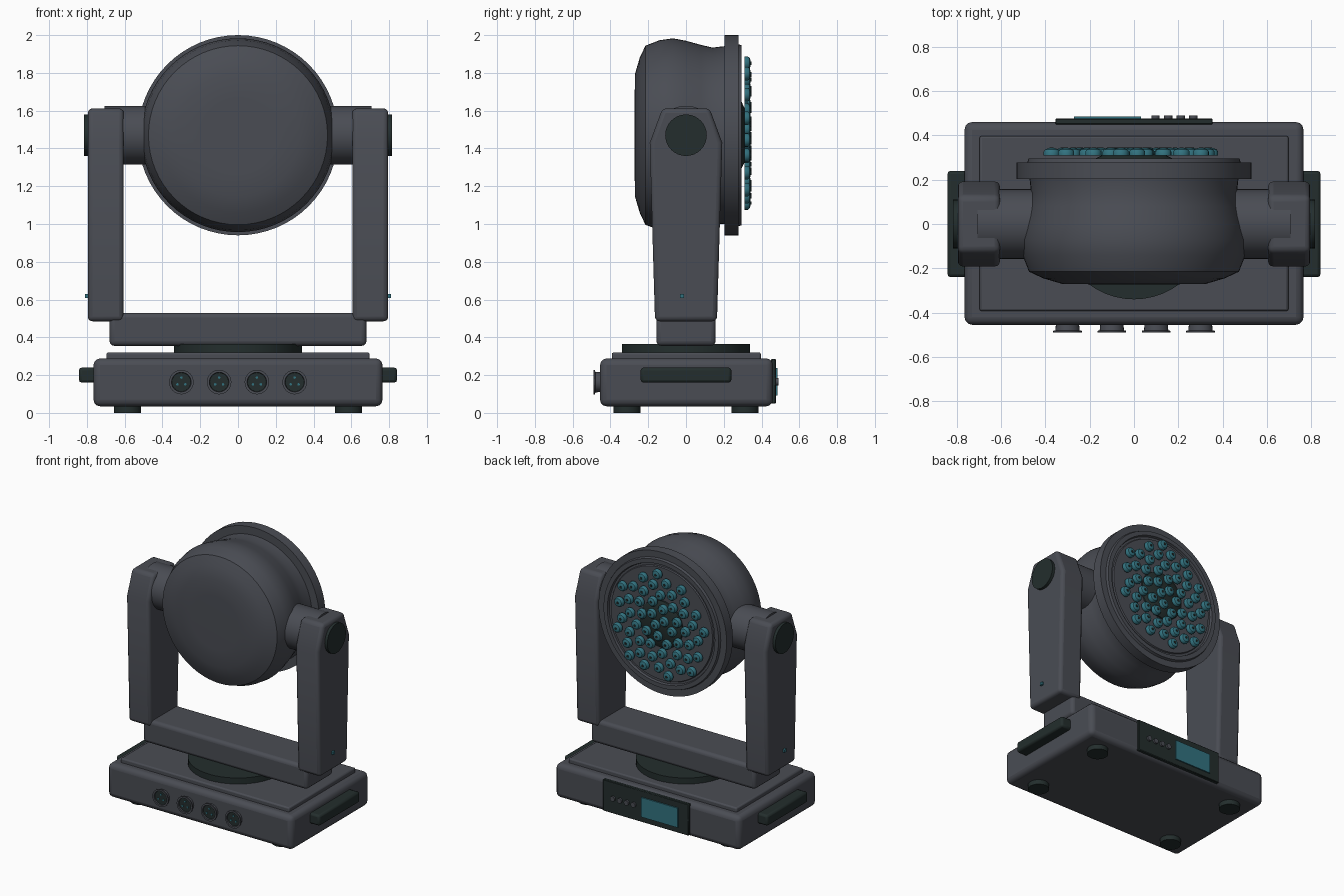
import bpy, bmesh, math
from mathutils import Matrix, Vector

if "Cube" in bpy.data.objects:
    bpy.data.objects.remove(bpy.data.objects["Cube"])


def material(name, rgb):
    m = bpy.data.materials.new(name)
    m.diffuse_color = (*rgb, 1)
    m.use_nodes = True
    m.node_tree.nodes["Principled BSDF"].inputs["Base Color"].default_value = m.diffuse_color
    return m


GREY = material("slate_grey", (0.068, 0.073, 0.088))
DARK = material("dark_rubber", (0.017, 0.027, 0.026))
TEAL = material("teal_glass", (0.032, 0.17, 0.215))
PIVOT = 1.47  # height of the tilt axis


def finish(name, bm, mat, bevel=0, segs=3):
    bmesh.ops.recalc_face_normals(bm, faces=bm.faces)
    me = bpy.data.meshes.new(name)
    bm.to_mesh(me)
    bm.free()
    ob = bpy.data.objects.new(name, me)
    bpy.context.collection.objects.link(ob)
    me.materials.append(mat)
    if bevel:
        mod = ob.modifiers.new("bevel", 'BEVEL')
        mod.width, mod.segments, mod.limit_method = bevel, segs, 'ANGLE'
    bpy.ops.object.select_all(action='DESELECT')
    bpy.context.view_layer.objects.active = ob
    ob.select_set(True)
    bpy.ops.object.shade_smooth_by_angle(angle=math.radians(35))
    return ob


def add_box(bm, x, y, z):
    """Box between (min, max) pairs."""
    lo, hi = Vector((x[0], y[0], z[0])), Vector((x[1], y[1], z[1]))
    mat = Matrix.Translation((lo + hi) / 2) @ Matrix.Diagonal((*(hi - lo), 1))
    bmesh.ops.create_cube(bm, size=1, matrix=mat)


def box(name, x, y, z, mat, bevel=0, segs=3):
    bm = bmesh.new()
    add_box(bm, x, y, z)
    return finish(name, bm, mat, bevel, segs)


def add_lathe(bm, profile, axis, center, segs=48):
    """Revolve (radius, distance) points around an axis through center."""
    rot = Vector((0, 0, 1)).rotation_difference(Vector(axis)).to_matrix()
    c = Vector(center)
    rings = []
    for r, h in profile:
        n = 1 if r == 0 else segs
        rings.append([bm.verts.new(c + rot @ Vector((
            r * math.cos(math.tau * i / segs), r * math.sin(math.tau * i / segs), h)))
            for i in range(n)])
    for a, b in zip(rings, rings[1:]):
        for i in range(segs):
            j = (i + 1) % segs
            quad = [a[i % len(a)], a[j % len(a)], b[j % len(b)], b[i % len(b)]]
            quad = list(dict.fromkeys(quad))
            if len(quad) > 2:
                bm.faces.new(quad)


def lathe(name, profile, axis, center, mat, segs=48):
    bm = bmesh.new()
    add_lathe(bm, profile, axis, center, segs)
    return finish(name, bm, mat)


def drum(r, a, b):
    return [(0, a), (r, a), (r, b), (0, b)]


X, Y, Z = (1, 0, 0), (0, 1, 0), (0, 0, 1)

# Base housing, lid, turntable and feet
box("base_housing", (-.765, .765), (-.455, .46), (.035, .288), GREY, .035)
box("base_lid", (-.697, .697), (-.393, .397), (.27, .32), GREY, .01, 2)
lathe("turntable", drum(.34, .31, .365), Z, (0, 0, 0), DARK)
bm = bmesh.new()
for sx in (-1, 1):
    for sy in (-1, 1):
        add_lathe(bm, drum(.072, 0, .045), Z, (sx * .585, sy * .313, 0), 24)
finish("feet", bm, DARK)

# Carrying handles on both ends of the base
for s, side in ((-1, "left"), (1, "right")):
    box(side + "_handle", sorted((s * .75, s * .842)), (-.24, .24), (.16, .24), DARK, .015, 2)

# Row of round sockets with pins
shells, inserts, pins = bmesh.new(), bmesh.new(), bmesh.new()
for x in (-.3, -.1, .1, .3):
    c = (x, -.45, .163)
    add_lathe(shells, [(0, 0), (.052, 0), (.055, .03), (.065, .032), (.065, .04),
                       (.052, .04), (.05, .022), (0, .022)], (0, -1, 0), c, 24)
    add_lathe(inserts, drum(.05, .02, .031), (0, -1, 0), c, 24)
    for k in range(3):
        a = math.radians(90 + 120 * k)
        p = (x + .024 * math.cos(a), -.45, .163 + .024 * math.sin(a))
        add_lathe(pins, drum(.007, .02, .035), (0, -1, 0), p, 8)
finish("socket_shells", shells, GREY)
finish("socket_inserts", inserts, DARK)
finish("socket_pins", pins, TEAL)

# Control panel with screen and buttons
box("control_panel", (-.355, .355), (.45, .476), (.05, .285), DARK, .004, 1)
box("screen", (-.27, .032), (.47, .485), (.092, .238), TEAL)
bm = bmesh.new()
for i in range(4):
    add_lathe(bm, drum(.019, .47, .49), Y, (.097 + .057 * i, 0, .165), 12)
finish("buttons", bm, GREY)

# Yoke crossbar
box("yoke_crossbar", (-.68, .68), (-.157, .157), (.355, .53), GREY, .025)

# Yoke arms with tapered outline, axle, cap and indicator
outline = [(-.164, .485), (.164, .485), (.192, 1.43), (.125, 1.612),
           (-.125, 1.612), (-.192, 1.43)]
for s, side in ((-1, "left"), (1, "right")):
    bm = bmesh.new()
    f = bm.faces.new([bm.verts.new((s * .605, y, z)) for y, z in outline])
    ext = bmesh.ops.extrude_face_region(bm, geom=[f])
    bmesh.ops.translate(bm, vec=(s * .19, 0, 0),
                        verts=[v for v in ext["geom"] if isinstance(v, bmesh.types.BMVert)])
    # the extruded start face stays as the inner cap
    finish(side + "_yoke_arm", bm, GREY, .024)
    lathe(side + "_axle", drum(.156, .4, .706), (s, 0, 0), (0, 0, PIVOT), GREY)
    lathe(side + "_pivot_cap", drum(.11, .78, .816), (s, 0, 0), (0, 0, PIVOT), DARK, 32)
    box(side + "_indicator", sorted((s * .785, s * .81)), (-.032, -.01), (.608, .63), TEAL)

# Lamp head shell and bezel, revolved about the beam axis
shell = [(0, -.272), (.2, -.272), (.325, -.27), (.41, -.245), (.474, -.215),
         (.503, -.14), (.513, -.07), (.5, .0), (.478, .08), (.464, .14), (.472, .21)]
lathe("head_shell", shell, Y, (0, 0, PIVOT), GREY, 64)
bezel = [(.45, .203), (.53, .203), (.53, .277), (.482, .277), (.476, .295),
         (.445, .295), (.44, .278), (.425, .278), (.42, .287), (0, .287)]
lathe("head_bezel", bezel, Y, (0, 0, PIVOT), GREY, 64)
lathe("lens_mount", [(.18, .28), (.175, .295), (.13, .317), (0, .317)],
      Y, (0, 0, PIVOT), DARK, 32)

# Spiral field of small lenses, each with a dark centre
lenses, centres = bmesh.new(), bmesh.new()
COUNT = 55
for i in range(COUNT):
    r = .385 * math.sqrt((i + .3) / (COUNT - .7))
    a = i * math.pi * (3 - math.sqrt(5))
    c = (r * math.cos(a), 0, PIVOT + r * math.sin(a))
    add_lathe(lenses, [(0, .31), (.036, .31), (.036, .327), (.029, .337), (.014, .342), (0, .342)],
              Y, c, 16)
    add_lathe(centres, drum(.009, .338, .346), Y, c, 8)
finish("lenses", lenses, TEAL)
finish("lens_centres", centres, DARK)
